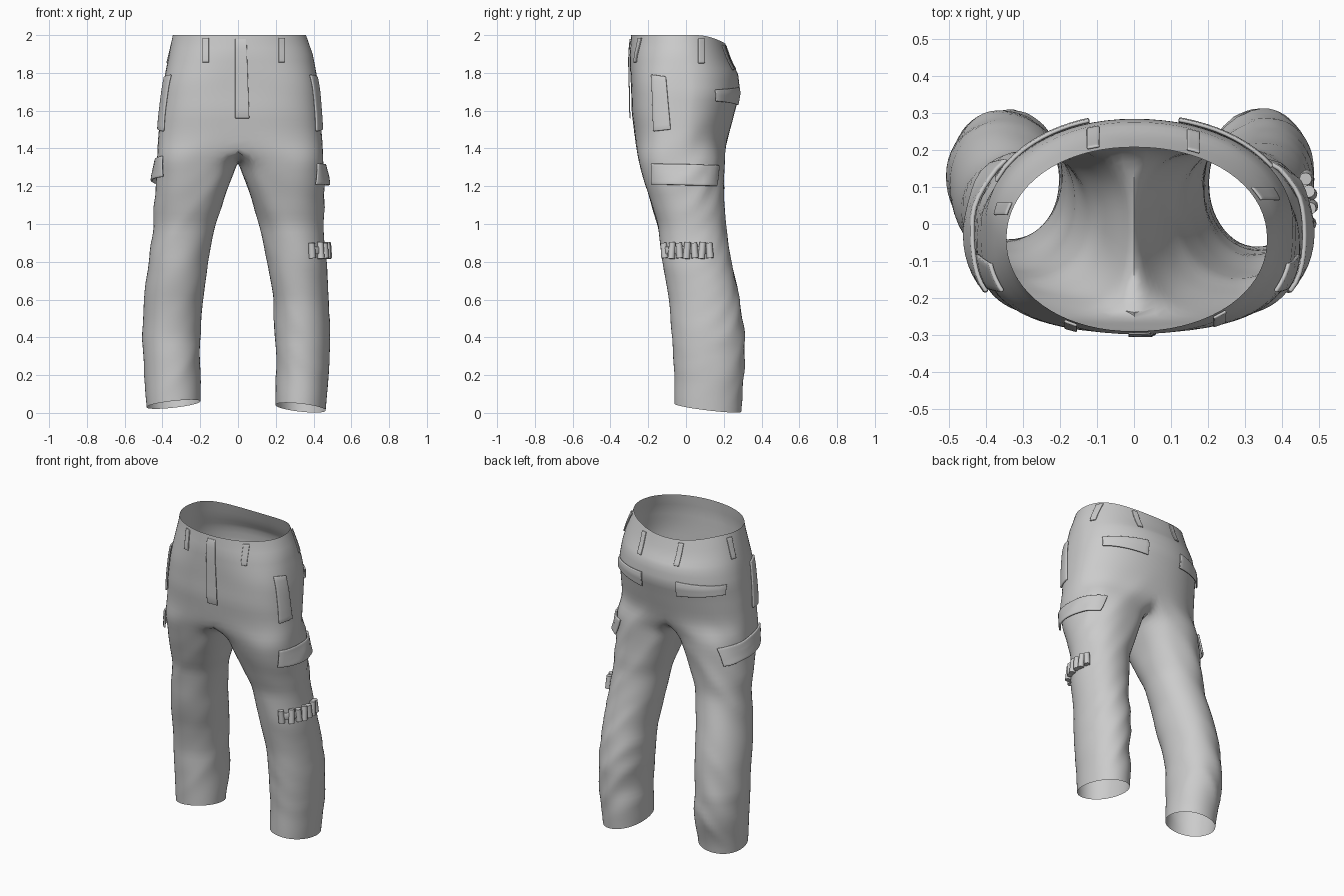
import bpy, bmesh, math
from mathutils import Vector, noise
from mathutils.bvhtree import BVHTree

cube = bpy.data.objects.get("Cube")
if cube:
    bpy.data.objects.remove(cube)

mat = bpy.data.materials.new("grey cloth")
mat.use_nodes = True
grey = (0.6, 0.6, 0.6, 1)
mat.diffuse_color = grey
mat.node_tree.nodes["Principled BSDF"].inputs["Base Color"].default_value = grey

# z, outer x (left leg), outer x (right leg), inner x, front y, back y
PROFILE = [
    (2.0, .36, .345, 0, -.29, .208), (1.9, .395, .365, 0, -.298, .238),
    (1.8, .415, .385, 0, -.295, .275), (1.7, .43, .4, 0, -.29, .287),
    (1.6, .435, .41, 0, -.288, .26), (1.4, .45, .43, 0, -.265, .21),
    (1.33, .455, .435, 0, -.25, .205), (1.2, .457, .44, .05, -.215, .20),
    (1.0, .452, .45, .113, -.15, .207), (.8, .468, .475, .16, -.125, .242),
    (.6, .475, .495, .185, -.092, .284), (.4, .487, .507, .197, -.07, .31),
    (.2, .482, .495, .197, -.065, .308), (-.1, .455, .478, .2, -.06, .285)]
SPLIT, CROTCH, ARC, INNER = 1.45, 1.33, 36, 16


def clamp(v):
    return max(0.0, min(1.0, v))


def smooth(v):
    v = clamp(v)
    return v * v * (3 - 2 * v)


def profile(z):
    for a, b in zip(PROFILE, PROFILE[1:]):
        if z >= b[0]:
            t = clamp((a[0] - z) / (a[0] - b[0]))
            return [p + (q - p) * t for p, q in zip(a, b)]
    return PROFILE[-1]


def section(side, z, angle):
    """Point on the cloth at a height and angle around one leg."""
    p = profile(z)
    outer, inner, front, back = p[1 if side > 0 else 2], p[3], p[4], p[5]
    if side < 0:  # the right leg is slimmer and tucks in at the hem
        front += .02 * smooth((.9 - z) / .5)
        back -= .035 * smooth((.3 - z) / .3)
    centre = (outer + inner) / 2 * smooth((SPLIT - z) / (SPLIT - CROTCH))
    c, s = math.cos(angle), math.sin(angle)
    # Squarer at the front of the hips and inside the thighs, round elsewhere
    hip = smooth((2 - z) / .3) * smooth((z - 1.05) / .4) * smooth(.5 - 2 * s)
    thigh = .8 * smooth(-2 * c) * smooth((z - .95) / .3)
    power = .96 - .28 * max(hip, thigh)
    x = centre + (outer - centre) * math.copysign(abs(c) ** power, c)
    y = (front + back) / 2 + (back - front) / 2 * math.copysign(abs(s) ** power, s)
    hem = .078 - .11 * x - .12 * y + (.018 if side < 0 else 0)
    z += max(0, 1 - z / .3) * hem
    z -= clamp((z - 1.8) / .2) * max(0, y - .05) ** 2 * 1.8
    return Vector((side * max(x, 0), y, z))


def outer_arc(side, z):
    span = math.radians(90 + 35 * smooth((SPLIT - z) / .2))
    pts = [section(side, z, -span + 2 * span * i / ARC) for i in range(ARC + 1)]
    if z >= SPLIT:
        pts[0].x = pts[-1].x = 0
    return pts, span


def inner_arc(side, z, span):
    pts = []
    for j in range(1, INNER):
        s = j / INNER
        sag = .11 * math.sin(math.pi * s) ** .8 * clamp((z - .8) / (SPLIT - .8))
        pts.append(section(side, z - sag, span + (2 * math.pi - 2 * span) * s))
        if z >= SPLIT:
            p = profile(z - sag)
            pts[-1].x = 0
            pts[-1].y = (p[4] + p[5]) / 2 + (p[5] - p[4]) / 2 * math.cos(math.pi * s)
    return pts


# Trouser body: half shells above the crotch, closed tubes below it
bm = bmesh.new()
hip_rows = [2 - (2 - SPLIT) * i / 16 for i in range(17)]
leg_rows = [SPLIT * (1 - i / 44) for i in range(1, 45)]
for side in (1, -1):
    previous = None
    for z in hip_rows + leg_rows:
        pts, span = outer_arc(side, z)
        if z <= SPLIT:
            pts += inner_arc(side, z, span)
        row = [bm.verts.new(p) for p in pts]
        if previous:
            count = len(row) if len(previous) > ARC + 1 else ARC
            for i in range(count):
                k = (i + 1) % len(row)
                quad = [previous[i], previous[k], row[k], row[i]]
                bm.faces.new(quad if side < 0 else quad[::-1])
        previous = row
bmesh.ops.remove_doubles(bm, verts=bm.verts, dist=.0005)
for n in range(4):
    bmesh.ops.smooth_vert(bm, verts=[v for v in bm.verts if 1.1 < v.co.z < 1.55],
                          factor=.5, use_axis_x=True, use_axis_y=True, use_axis_z=True)
bmesh.ops.recalc_face_normals(bm, faces=bm.faces)

# Cloth folds: soft at the front, slanted creases at the back of the legs
bm.normal_update()
for v, normal in [(v, v.normal.copy()) for v in bm.verts]:
    x, y, z = v.co
    amount = smooth((1.6 - z) / .4) * smooth(z / .25)
    rear = .3 + .7 * smooth(.5 + normal.y)
    slant = z * 5 + abs(x) * 6 - y * 3
    broad = noise.noise(Vector((x * 3, y * 3, z * 3.5)))
    crease = abs(noise.noise(Vector((x * 2 + 7, y * 2, slant))))
    v.co += normal * amount * (.008 * broad + .022 * rear * (.2 - crease))
bm.normal_update()
surface = BVHTree.FromBMesh(bm)


def finish(name, bm):
    mesh = bpy.data.meshes.new(name)
    bm.to_mesh(mesh)
    bm.free()
    mesh.materials.append(mat)
    ob = bpy.data.objects.new(name, mesh)
    bpy.context.collection.objects.link(ob)
    bpy.ops.object.select_all(action="DESELECT")
    ob.select_set(True)
    bpy.context.view_layer.objects.active = ob
    bpy.ops.object.shade_smooth_by_angle(angle=math.radians(50))
    return ob


finish("trouser_body", bm)


def hit(axis, sign, a, z):
    """Project a point onto the cloth along x or y."""
    inward = Vector((-sign, 0, 0)) if axis == "x" else Vector((0, -sign, 0))
    start = Vector((0, a, z)) if axis == "x" else Vector((a, 0, z))
    start -= inward
    place, normal = surface.ray_cast(start, inward)[:2]
    if place is None:
        place, normal = surface.find_nearest(start + inward * .6)[:2]
    return place, -inward


def patch(name, axis, sign, corners, thick=.01, lift=0, cols=10, rows=8):
    """Cloth piece that follows the body; corners run from bottom left."""
    bl, br, tr, tl = [Vector(c) for c in corners]
    bm = bmesh.new()
    grid = []
    for j in range(rows + 1):
        v = j / rows
        line = []
        for i in range(cols + 1):
            u = i / cols
            p = bl.lerp(br, u).lerp(tl.lerp(tr, u), v)
            place, out = hit(axis, sign, p.x, p.y)
            line.append(bm.verts.new(place + out * (.002 + lift * (1 - v))))
        grid.append(line)
    for a, b in zip(grid, grid[1:]):
        for i in range(cols):
            bm.faces.new((a[i], a[i + 1], b[i + 1], b[i]))
    bm.normal_update()
    if sum((f.normal for f in bm.faces), Vector()).dot(out) < 0:
        bmesh.ops.reverse_faces(bm, faces=bm.faces)
    ob = finish(name, bm)
    solid = ob.modifiers.new("thickness", "SOLIDIFY")
    solid.thickness, solid.offset = thick, 1
    bevel = ob.modifiers.new("soft edge", "BEVEL")
    bevel.width, bevel.segments = thick * .4, 2
    bevel.limit_method, bevel.angle_limit = "ANGLE", math.radians(50)


def strip(a, low, high, width):
    return [(a - width, low), (a + width, low), (a + width, high), (a - width, high)]


# Belt loops
for name, axis, sign, a, top in (
        ("front_right", "y", -1, -.17, 1.985), ("front_left", "y", -1, .23, 1.985),
        ("back_right", "y", 1, -.11, 1.945), ("back_left", "y", 1, .16, 1.945),
        ("side_right", "x", -1, .04, 1.98), ("side_left", "x", 1, .08, 1.98)):
    patch("belt_loop_" + name, axis, sign, strip(a, top - .13, top, .017), .008, 0, 4)

# Fly
patch("fly", "y", -1, [(-.015, 1.56), (.06, 1.56), (.045, 1.98), (-.015, 1.98)],
      .005, .008)

# Pockets on both sides
for sign, label in ((1, "left"), (-1, "right")):
    patch("hip_pocket_" + label, "x", sign,
          [(-.17, 1.49), (-.08, 1.5), (-.105, 1.78), (-.18, 1.79)], .012, 0, 5, 10)
    patch("back_pocket_flap_" + label, "y", 1,
          [(sign * .12, 1.63), (sign * .37, 1.65), (sign * .37, 1.71), (sign * .12, 1.725)],
          .01, .008)
    tilt = 0 if sign > 0 else .04
    patch("thigh_pocket_flap_" + label, "x", sign,
          [(-.18, 1.21 + tilt), (.16, 1.2), (.17, 1.31), (-.18, 1.32 + tilt)], .012, .015, 14)

# Row of small cartridges held by a strap on the left knee
patch("cartridge_strap", "x", 1, strip(.01, .84, .88, .115), .012, 0, 14, 2)
for i in range(7):
    place, out = hit("x", 1, -.115 + .04 * i, .86)
    bm = bmesh.new()
    bmesh.ops.create_cone(bm, cap_ends=True, segments=12, radius1=.019, radius2=.017,
                          depth=.08 + .008 * (i % 2))
    ob = finish("cartridge_%d" % (i + 1), bm)
    ob.location = place + out * .014
    ob.rotation_euler = (.08 * (-1) ** i, -.05, 0)
